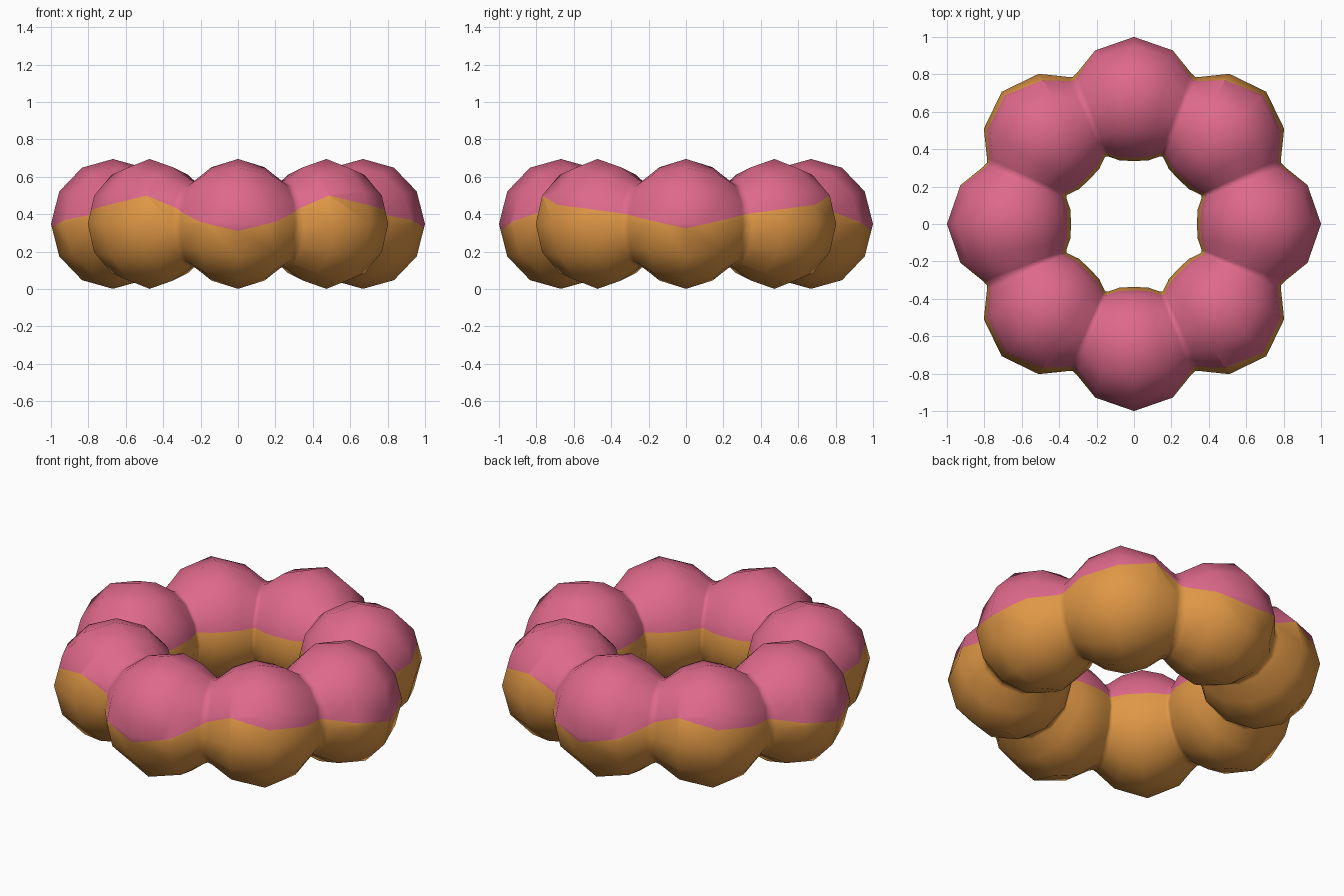
import bpy, bmesh, math

if "Cube" in bpy.data.objects:
    bpy.data.objects.remove(bpy.data.objects["Cube"])

MID = 0.348                      # height of the ring's centre line
# half a lobe: (angle from lobe centre, outer radius, inner radius, half height)
HALF = [(0, 1.0, 0.337, 0.347), (12.6, 0.951, 0.348, 0.303),
        (20.8, 0.862, 0.386, 0.238), (22.5, 0.852, 0.392, 0.23)]
# icing edge height by angle away from the front/back axis
EDGE = [(0, 0.31), (12.6, 0.36), (20.8, 0.41), (22.5, 0.425), (32.4, 0.50),
        (45, 0.45), (57.6, 0.425), (67.5, 0.40), (77.4, 0.37), (90, 0.325)]


def material(name, rgb):
    m = bpy.data.materials.new(name)
    m.diffuse_color = (*rgb, 1)
    m.use_nodes = True
    m.node_tree.nodes["Principled BSDF"].inputs["Base Color"].default_value = m.diffuse_color
    return m


def icing_edge(co):
    """Height where icing meets dough, wavy outside and level inside."""
    a = math.degrees(math.atan2(abs(co.x), abs(co.y)))
    h = EDGE[-1][1]
    for (a0, h0), (a1, h1) in zip(EDGE, EDGE[1:]):
        if a <= a1:
            h = h0 + (h1 - h0) * (a - a0) / (a1 - a0)
            break
    w = min(1, max(0, (math.hypot(co.x, co.y) - 0.5) / 0.2))
    return 0.42 * (1 - w) + h * w


# Lobed ring: twelve-sided sections swept round eight lobes
bm = bmesh.new()
layer = bm.verts.layers.float.new("edge_height")
lobe = [(-a, o, i, h) for a, o, i, h in HALF[:0:-1]] + HALF[:-1]
rings = []
for k in range(8):
    for a, outer, inner, hz in lobe:
        t = math.radians(45 * k + a)
        c, r = (outer + inner) / 2, (outer - inner) / 2
        ring = []
        for j in range(12):
            p = math.radians(30 * j)
            d = c + r * math.cos(p)
            ring.append(bm.verts.new((d * math.cos(t), d * math.sin(t),
                                      MID + hz * math.sin(p))))
        rings.append(ring)
for n, ring in enumerate(rings):
    nxt = rings[(n + 1) % len(rings)]
    for j in range(12):
        k = (j + 1) % 12
        bm.faces.new((ring[j], nxt[j], nxt[k], ring[k]))

# Cut the wavy icing line: flatten it, bisect, then restore heights
for v in bm.verts:
    v[layer] = icing_edge(v.co)
    v.co.z -= v[layer]
bmesh.ops.bisect_plane(bm, geom=bm.verts[:] + bm.edges[:] + bm.faces[:],
                       dist=1e-5, plane_co=(0, 0, 0), plane_no=(0, 0, 1))
for f in bm.faces:
    f.material_index = 1 if f.calc_center_median().z > 0 else 0
    f.smooth = True
for v in bm.verts:
    v.co.z += v[layer]
bmesh.ops.recalc_face_normals(bm, faces=bm.faces[:])

mesh = bpy.data.meshes.new("ring_doughnut")
bm.to_mesh(mesh)
bm.free()
mesh.materials.append(material("golden dough", (0.74, 0.31, 0.06)))
mesh.materials.append(material("pink icing", (0.73, 0.14, 0.26)))
bpy.context.collection.objects.link(bpy.data.objects.new("ring_doughnut", mesh))
